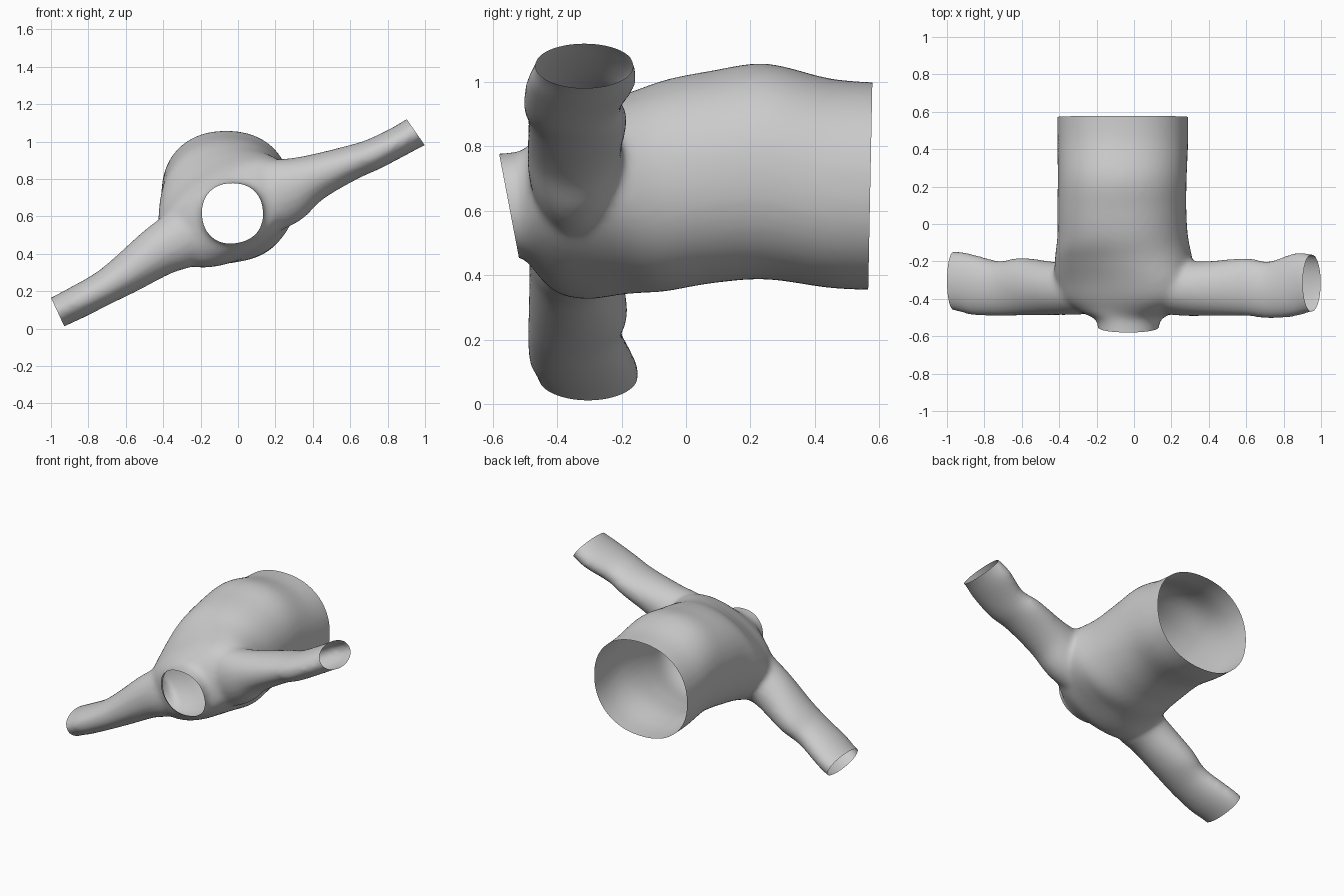
import bpy, bmesh
from math import cos, sin, tau, radians, copysign
from mathutils import Vector

if "Cube" in bpy.data.objects:
    bpy.data.objects.remove(bpy.data.objects["Cube"])


def spline(rows, steps=6):
    # Catmull-Rom through rows of numbers
    out = []
    for i in range(len(rows) - 1):
        p0, p1 = rows[max(i - 1, 0)], rows[i]
        p2, p3 = rows[i + 1], rows[min(i + 2, len(rows) - 1)]
        for s in range(steps):
            t = s / steps
            out.append([b + 0.5 * t * (c - a + t * (2*a - 5*b + 4*c - d + t * (3*(b - c) + d - a)))
                        for a, b, c, d in zip(p0, p1, p2, p3)])
    return out + [list(rows[-1])]


def power(v, n):
    return copysign(abs(v) ** (2 / n), v)


def tube(bm, rings):
    # closed skin over rings of points
    loops = [[bm.verts.new(p) for p in r] for r in rings]
    n = len(loops[0])
    for a, b in zip(loops, loops[1:]):
        for i in range(n):
            bm.faces.new((a[i], a[(i+1) % n], b[(i+1) % n], b[i]))
    bm.faces.new(loops[0][::-1])
    bm.faces.new(loops[-1])


N = 48
ANG = [tau * i / N for i in range(N)]

# torso rings: y, centre x, centre z, half width, half height, tilt in degrees
TORSO = [
    (0.62, -0.06, 0.675, 0.350, 0.322, 0),
    (0.45, -0.06, 0.685, 0.350, 0.325, 0),
    (0.25, -0.063, 0.722, 0.345, 0.335, 0),
    (0.08, -0.065, 0.705, 0.345, 0.330, 2),
    (-0.08, -0.06, 0.675, 0.350, 0.325, 8),
    (-0.20, -0.055, 0.650, 0.375, 0.290, 22),
    (-0.30, -0.05, 0.630, 0.395, 0.257, 29),
    (-0.40, -0.04, 0.620, 0.370, 0.225, 29),
    (-0.465, -0.035, 0.618, 0.270, 0.190, 25),
    (-0.51, -0.03, 0.620, 0.175, 0.166, 10),
    (-0.57, -0.03, 0.620, 0.163, 0.158, 0),
    (-0.63, -0.03, 0.620, 0.163, 0.158, 0),
]
# sleeve rings: x, y, z, half depth in y, half thickness
RIGHT = [
    (0.08, -0.34, 0.67, 0.13, 0.19),
    (0.25, -0.345, 0.735, 0.145, 0.18),
    (0.40, -0.345, 0.805, 0.147, 0.127),
    (0.60, -0.337, 0.885, 0.155, 0.094),
    (0.72, -0.353, 0.93, 0.153, 0.085),
    (0.86, -0.325, 1.00, 0.170, 0.082),
    (0.95, -0.315, 1.05, 0.155, 0.084),
    (1.06, -0.315, 1.10, 0.150, 0.084),
]
LEFT = [
    (-0.15, -0.34, 0.57, 0.13, 0.18),
    (-0.30, -0.345, 0.48, 0.140, 0.160),
    (-0.42, -0.345, 0.415, 0.142, 0.137),
    (-0.60, -0.335, 0.29, 0.155, 0.108),
    (-0.72, -0.345, 0.215, 0.148, 0.092),
    (-0.86, -0.325, 0.14, 0.163, 0.088),
    (-0.95, -0.305, 0.095, 0.160, 0.085),
    (-1.06, -0.305, 0.04, 0.150, 0.085),
]


def torso_ring(y, cx, cz, a, b, tilt):
    c, s = cos(radians(tilt)), sin(radians(tilt))
    pts = []
    for t in ANG:
        u, v = a * power(cos(t), 2.2), b * power(sin(t), 2.2)
        pts.append((cx + u*c - v*s, y, cz + u*s + v*c))
    return pts


def sleeve_rings(rows):
    rows = spline(rows)
    out = []
    for i, (x, y, z, d, h) in enumerate(rows):
        p, q = rows[max(i - 1, 0)], rows[min(i + 1, len(rows) - 1)]
        along = Vector((q[0] - p[0], 0, q[2] - p[2])).normalized()
        up = Vector((-along.z, 0, along.x))
        out.append([Vector((x, y, z)) + Vector((0, d * cos(t), 0)) + up * h * sin(t) for t in ANG])
    return out


# overlapping solid torso and sleeves
bm = bmesh.new()
tube(bm, [torso_ring(*r) for r in spline(TORSO)])
for rows in (RIGHT, LEFT):
    tube(bm, sleeve_rings(rows))
bmesh.ops.recalc_face_normals(bm, faces=bm.faces)
me = bpy.data.meshes.new("sweater")
bm.to_mesh(me)
bm.free()
sweater = bpy.data.objects.new("sweater", me)
bpy.context.collection.objects.link(sweater)

# fuse into one skin with soft shoulder seams
rem = sweater.modifiers.new("fuse", 'REMESH')
rem.mode = 'VOXEL'
rem.voxel_size = 0.016
smooth = sweater.modifiers.new("soften", 'SMOOTH')
smooth.factor, smooth.iterations = 0.5, 10
dg = bpy.context.evaluated_depsgraph_get()
fused = bpy.data.meshes.new_from_object(sweater.evaluated_get(dg))
sweater.modifiers.clear()
sweater.data = fused

# cut open hem, cuffs and neck
bm = bmesh.new()
bm.from_mesh(fused)


def cut(co, no, near):
    faces = [f for f in bm.faces if near(f.calc_center_median())]
    edges = {e for f in faces for e in f.edges}
    verts = {v for f in faces for v in f.verts}
    bmesh.ops.bisect_plane(bm, geom=list(verts) + list(edges) + faces, dist=1e-5,
                           plane_co=co, plane_no=no, clear_outer=True)


cut((0, 0.572, 0.68), (0, 1, -0.02), lambda c: c.y > 0.4)
cut((0.95, -0.3, 1.05), (0.82, 0, 0.57), lambda c: c.x > 0.8)
cut((-0.965, -0.3, 0.09), (-0.9, 0, -0.42), lambda c: c.x < -0.8)
cut((-0.03, -0.55, 0.62), (0, -1, -0.19), lambda c: abs(c.x) < 0.3 and c.y < -0.45)
bm.to_mesh(fused)
bm.free()
for p in fused.polygons:
    p.use_smooth = True
fused.name = "sweater"
